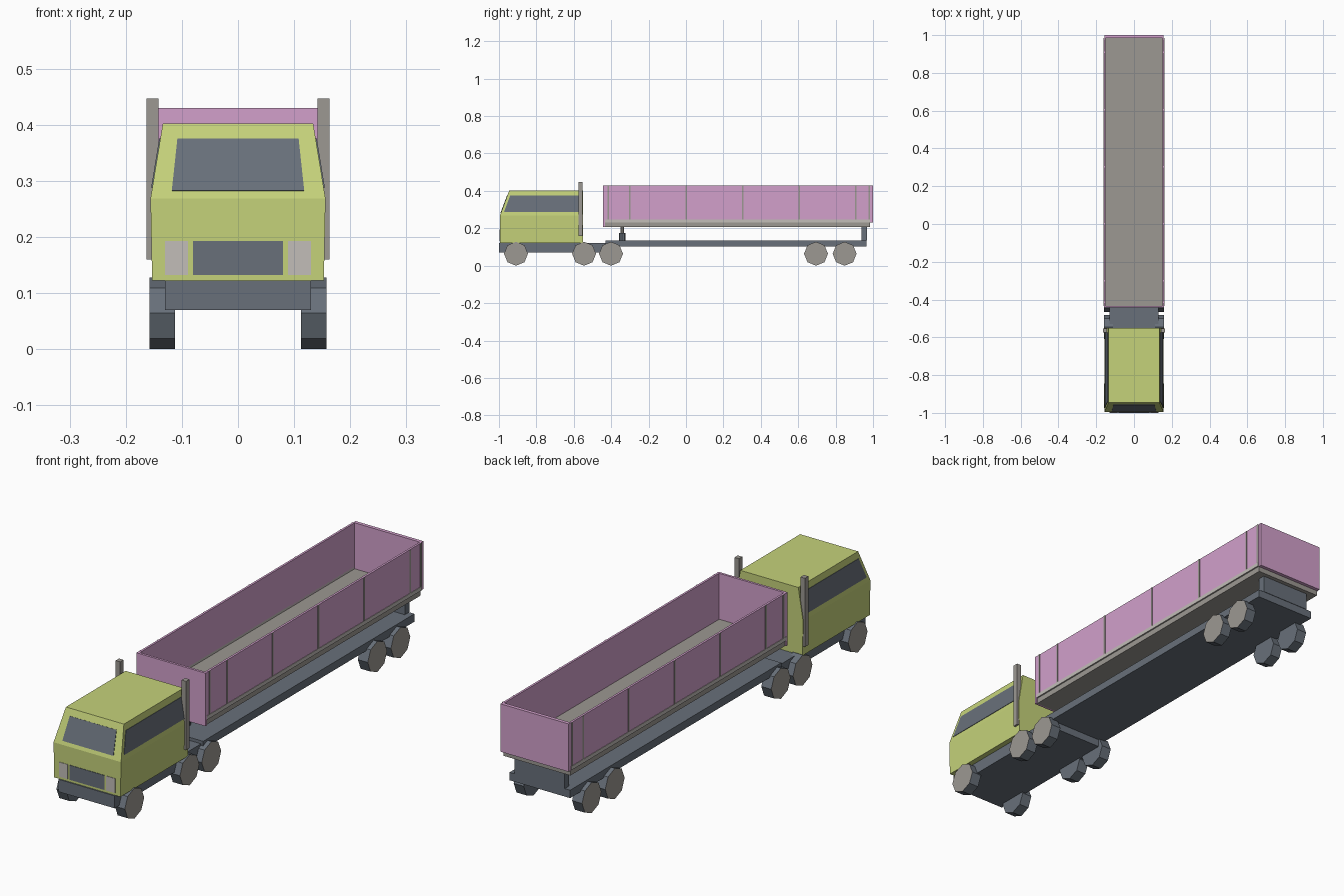
import bpy, bmesh, math
from mathutils import Vector

if "Cube" in bpy.data.objects:
    bpy.data.objects.remove(bpy.data.objects["Cube"])


def material(name, rgb):
    m = bpy.data.materials.new(name)
    lin = [((c / 255 + 0.055) / 1.055) ** 2.4 for c in rgb]
    m.diffuse_color = (*lin, 1)
    m.use_nodes = True
    m.node_tree.nodes["Principled BSDF"].inputs["Base Color"].default_value = m.diffuse_color
    return m


GREEN = material("lime_paint", (197, 210, 122))
PINK = material("pink_paint", (210, 160, 203))
SLATE = material("slate", (104, 112, 122))
GRAY = material("warm_gray", (156, 152, 146))
LIGHT = material("light_gray", (194, 189, 184))


def finish(name, bm, *mats):
    bmesh.ops.recalc_face_normals(bm, faces=bm.faces)
    me = bpy.data.meshes.new(name)
    bm.to_mesh(me)
    bm.free()
    for m in mats:
        me.materials.append(m)
    ob = bpy.data.objects.new(name, me)
    bpy.context.collection.objects.link(ob)
    return ob


def box(name, mat, x, y, z):
    """Box from (min, max) ranges."""
    bm = bmesh.new()
    bmesh.ops.create_cube(bm, size=1)
    for v in bm.verts:
        v.co = [r[0] + (c + 0.5) * (r[1] - r[0]) for c, r in zip(v.co, (x, y, z))]
    return finish(name, bm, mat)


def plate(name, mat, pts, out):
    """Thin panel raised from a surface along the direction 'out'."""
    bm = bmesh.new()
    pts = [Vector(p) for p in pts]
    n = (pts[1] - pts[0]).cross(pts[2] - pts[0]).normalized()
    if n.dot(Vector(out)) < 0:
        n = -n
    a = [bm.verts.new(p - n * 0.001) for p in pts]
    b = [bm.verts.new(p + n * 0.002) for p in pts]
    bm.faces.new(a)
    bm.faces.new(b)
    for i in range(4):
        j = (i + 1) % 4
        bm.faces.new((a[i], a[j], b[j], b[i]))
    return finish(name, bm, mat)


def cylinder(name, mat, r, y, z0, z1):
    bm = bmesh.new()
    bmesh.ops.create_cone(bm, cap_ends=True, segments=8, radius1=r, radius2=r, depth=z1 - z0)
    bmesh.ops.translate(bm, verts=bm.verts, vec=(0, y, (z0 + z1) / 2))
    return finish(name, bm, mat)


# Cab shell: three tapering levels (z, half width, front y)
REAR = -0.55
bm = bmesh.new()
rings = []
for z, w, f in ((0.122, 0.153, -0.995), (0.268, 0.156, -0.995), (0.402, 0.134, -0.945)):
    rings.append([bm.verts.new(p) for p in ((-w, f, z), (w, f, z), (w, REAR, z), (-w, REAR, z))])
for lo, hi in zip(rings, rings[1:]):
    for i in range(4):
        j = (i + 1) % 4
        bm.faces.new((lo[i], lo[j], hi[j], hi[i]))
bm.faces.new(rings[0])
bm.faces.new(rings[2])
finish("cab", bm, GREEN)


def slope(z):
    """Front y and half width of the upper cab at height z."""
    t = (z - 0.268) / 0.134
    return -0.995 + 0.05 * t, 0.156 - 0.022 * t


# Windscreen and grille
zl, zh = 0.282, 0.375
(yl, wl), (yh, wh) = slope(zl), slope(zh)
plate("windscreen", SLATE, [(-0.118, yl, zl), (0.118, yl, zl), (0.108, yh, zh), (-0.108, yh, zh)], (0, -1, 0))
plate("grille", SLATE, [(-0.08, -0.995, 0.132), (0.08, -0.995, 0.132),
                        (0.08, -0.995, 0.193), (-0.08, -0.995, 0.193)], (0, -1, 0))

# Side windows, headlights and exhaust stacks
zl = 0.288
yl, wl = slope(zl)
for s, side in ((-1, "left"), (1, "right")):
    plate(side + "_window", SLATE, [(s * wl, yl + 0.015, zl), (s * wl, -0.575, zl),
                                    (s * wh, -0.575, zh), (s * wh, yh + 0.015, zh)], (s, 0, 0))
    plate(side + "_headlight", LIGHT, [(s * 0.089, -0.995, 0.132), (s * 0.13, -0.995, 0.132),
                                       (s * 0.13, -0.995, 0.193), (s * 0.089, -0.995, 0.193)], (0, -1, 0))
    box(side + "_exhaust", GRAY, sorted((s * 0.142, s * 0.163)), (-0.575, -0.553), (0.16, 0.447))

# Tractor chassis, trailer frame and tipping gear
box("tractor_chassis", SLATE, (-0.13, 0.13), (-1.0, -0.36), (0.07, 0.122))
box("trailer_frame", SLATE, (-0.14, 0.14), (-0.43, 0.965), (0.102, 0.135))
box("rear_hinge", SLATE, (-0.115, 0.115), (0.937, 0.967), (0.135, 0.21))
cylinder("lift_cylinder", SLATE, 0.018, -0.341, 0.135, 0.174)
cylinder("lift_rod", GRAY, 0.009, -0.341, 0.174, 0.21)

# Eight-sided wheels, gray on the outer face only
R = 0.064
for s, side in ((-1, "left"), (1, "right")):
    for k, y in enumerate((-0.909, -0.545, -0.401, 0.695, 0.848)):
        bm = bmesh.new()
        a, b = ([bm.verts.new((s * x, y + R * math.cos(i * math.pi / 4), R + R * math.sin(i * math.pi / 4)))
                 for i in range(8)] for x in (0.112, 0.158))
        bm.faces.new(a)
        bm.faces.new(b).material_index = 1
        for i in range(8):
            j = (i + 1) % 8
            bm.faces.new((a[i], a[j], b[j], b[i]))
        finish(f"{side}_wheel_{k + 1}", bm, SLATE, GRAY)

# Tipper body: floor and open-top walls
box("body_floor", GRAY, (-0.155, 0.155), (-0.434, 0.985), (0.208, 0.238))
box("front_wall", PINK, (-0.16, 0.16), (-0.443, -0.433), (0.208, 0.43))
box("tailgate", PINK, (-0.157, 0.157), (0.985, 1.0), (0.23, 0.43))
for s, side in ((-1, "left"), (1, "right")):
    box(side + "_wall", PINK, sorted((s * 0.15, s * 0.159)), (-0.433, 0.985), (0.236, 0.43))
    box(side + "_rail", LIGHT, sorted((s * 0.15, s * 0.161)), (-0.433, 0.985), (0.232, 0.248))
    for k, y in enumerate((-0.415, -0.3, 0.002, 0.303, 0.606, 0.908, 0.98)):
        box(f"{side}_rib_{k + 1}", GRAY, sorted((s * 0.157, s * 0.161)), (y - 0.004, y + 0.004), (0.248, 0.43))
